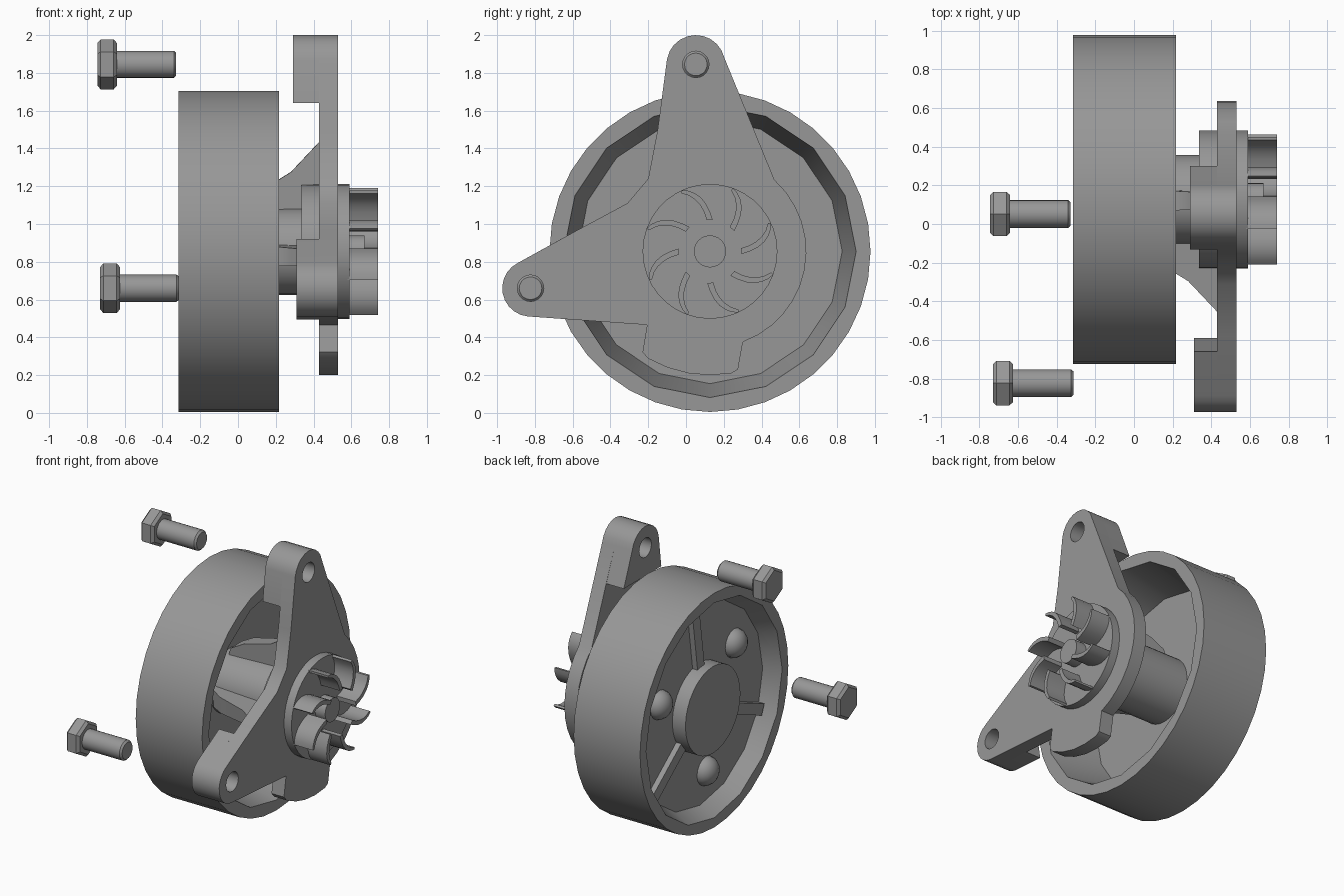
import bpy, bmesh
from math import sin, cos, pi, radians

if "Cube" in bpy.data.objects:
    bpy.data.objects.remove(bpy.data.objects["Cube"])

CY, CZ = 0.127, 0.855         # main rotation axis, parallel to x

GREY = bpy.data.materials.new("dark_grey")
GREY.diffuse_color = (0.31, 0.31, 0.31, 1)
GREY.use_nodes = True
GREY.node_tree.nodes["Principled BSDF"].inputs["Base Color"].default_value = GREY.diffuse_color


def finish(name, bm):
    bmesh.ops.recalc_face_normals(bm, faces=bm.faces[:])
    me = bpy.data.meshes.new(name)
    bm.to_mesh(me)
    bm.free()
    me.materials.append(GREY)
    ob = bpy.data.objects.new(name, me)
    bpy.context.collection.objects.link(ob)
    return smooth(ob)


def smooth(ob):
    bpy.ops.object.select_all(action='DESELECT')
    bpy.context.view_layer.objects.active = ob
    ob.select_set(True)
    bpy.ops.object.shade_smooth_by_angle(angle=radians(30))
    return ob


def turned(name, profile, seg=32, cy=CY, cz=CZ):
    """Solid of revolution about an x-parallel axis; profile is (x, radius)."""
    bm = bmesh.new()
    rings = [[bm.verts.new((x, cy + r * cos(pi / 2 + 2 * pi * i / seg),
                            cz + r * sin(pi / 2 + 2 * pi * i / seg)))
              for i in range(seg)] for x, r in profile]
    for a, b in zip(rings, rings[1:]):
        for i in range(seg):
            j = (i + 1) % seg
            bm.faces.new((a[i], a[j], b[j], b[i]))
    bm.faces.new(rings[0])
    bm.faces.new(rings[-1])
    return finish(name, bm)


def prism(name, a, b):
    """Solid between two matching outlines of 3D points."""
    bm = bmesh.new()
    a, b = [[bm.verts.new(p) for p in side] for side in (a, b)]
    bm.faces.new(a)
    bm.faces.new(b)
    for i in range(len(a)):
        j = (i + 1) % len(a)
        bm.faces.new((a[i], a[j], b[j], b[i]))
    return finish(name, bm)


def slab(name, outline, x0, x1):
    """Outline of (y, z) points extruded along x."""
    return prism(name, [(x0, y, z) for y, z in outline], [(x1, y, z) for y, z in outline])


def arc(cy, cz, r, a0, a1, n):
    return [(cy + r * cos(radians(a0 + (a1 - a0) * i / n)),
             cz + r * sin(radians(a0 + (a1 - a0) * i / n))) for i in range(n + 1)]


def cut(ob, cutters):
    bpy.context.view_layer.objects.active = ob
    for c in cutters:
        m = ob.modifiers.new("cut", 'BOOLEAN')
        m.operation, m.object, m.solver = 'DIFFERENCE', c, 'EXACT'
        bpy.ops.object.modifier_apply(modifier=m.name)
    smooth(ob)


def remove(obs):
    for o in obs:
        bpy.data.objects.remove(o)


# Pulley drum, hollowed from both ends to leave a web
drum = turned("pulley_drum", [(-0.315, 0.85), (0.218, 0.85)], 36)
hollows = [turned("hollow_front", [(-0.155, 0.70), (0.3, 0.79)], 16),
           turned("hollow_back", [(-0.4, 0.79), (-0.315, 0.78), (-0.2, 0.72)], 16)]
cut(drum, hollows)
remove(hollows)

# Pulley hub cap on the back of the web
turned("pulley_hub", [(-0.305, 0.315), (-0.18, 0.315)], 32)

# Web ribs and domed bolt heads, three of each
for k in range(3):
    a = radians(82 + 120 * k)
    c, s = cos(a), sin(a)
    pts = [(0.28, -0.04), (0.72, -0.04), (0.72, 0.04), (0.28, 0.04)]
    slab(f"web_rib_{k}", [(CY + u * c - v * s, CZ + u * s + v * c) for u, v in pts],
         -0.24, -0.18)
    a = radians(22 + 120 * k)
    dome = [(-0.2 - 0.085 * sin(radians(t)), 0.103 * cos(radians(t)))
            for t in (84, 65, 45, 22, 0)] + [(-0.18, 0.103)]
    turned(f"web_dome_{k}", dome, 16, CY + 0.5 * cos(a), CZ + 0.5 * sin(a))

# Bearing housing running from the plate to the web
turned("bearing_housing", [(-0.17, 0.23), (0.36, 0.23)])

# Mounting plate with two ears and a lower tab
TOP, LEFT = (0.052, 1.845), (-0.823, 0.66)
top_arc = arc(*TOP, 0.155, 13, 170, 10)
left_arc = arc(*LEFT, 0.15, 115, 265, 10)
outline = (top_arc + [(-0.15, 1.5), (-0.2, 1.24), (-0.31, 1.11), (-0.58, 0.965)]
           + left_arc + [(-0.206, 0.466), (-0.23, 0.322)]
           + arc(CY, CZ, 0.655, 240, 280, 4) + [(0.275, 0.23)]
           + arc(CY, CZ, 0.51, -70, 48, 12))
plate = slab("mounting_plate", outline, 0.43, 0.53)

# Thick pads behind the ears
top_pad = slab("top_ear_pad", top_arc + [(-0.131, 1.64), (0.299, 1.64)], 0.29, 0.43)
left_pad = slab("left_ear_pad", left_arc + [(-0.59, 0.4935), (-0.66, 0.921)], 0.31, 0.43)
drills = [turned("drill", [(0.1, 0.07), (0.8, 0.07)], 20, *p) for p in (TOP, LEFT)]
cut(plate, drills)
cut(top_pad, drills[:1])
cut(left_pad, drills[1:])
remove(drills)

# Round boss passing through the plate
turned("pump_boss", [(0.335, 0.357), (0.59, 0.357)], 36)

# Gusset ribs from the housing to each ear: (x, radius, half width)
gusset = [(-0.12, 0.20, 0.065), (-0.10, 0.27, 0.065), (0.0, 0.325, 0.06),
          (0.215, 0.38, 0.05), (0.28, 0.42, 0.047), (0.44, 0.59, 0.04), (0.44, 0.20, 0.04)]
for name, ang in (("top_gusset", 91), ("left_gusset", 184)):
    c, s = cos(radians(ang)), sin(radians(ang))
    prism(name, *[[(x, CY + r * c - d * w * s, CZ + r * s + d * w * c)
                   for x, r, w in gusset] for d in (-1, 1)])

# Impeller hub and eight curved vanes
turned("impeller_hub", [(0.58, 0.085), (0.67, 0.085)], 24)
outer = [(0.357, 115), (0.342, 110), (0.32, 105), (0.292, 100), (0.255, 95),
         (0.21, 90), (0.168, 85)]
inner = [(0.166, 96), (0.21, 98.5), (0.25, 102), (0.285, 106), (0.315, 110.5), (0.342, 116)]
for k in range(8):
    pts = [(CY + r * cos(radians(t + 45 * k)), CZ + r * sin(radians(t + 45 * k)))
           for r, t in outer + inner]
    slab(f"impeller_vane_{k}", pts, 0.58, 0.74)

# Loose hex bolts lined up with the ears
for name, (y, z), x in (("top_bolt", TOP, -0.745), ("left_bolt", LEFT, -0.73)):
    turned(name + "_head", [(x, 0.112), (x + 0.018, 0.132), (x + 0.087, 0.132),
                            (x + 0.105, 0.112)], 6, y, z)
    turned(name + "_shank", [(x + 0.09, 0.072), (x + 0.405, 0.072), (x + 0.418, 0.06)],
           20, y, z)
